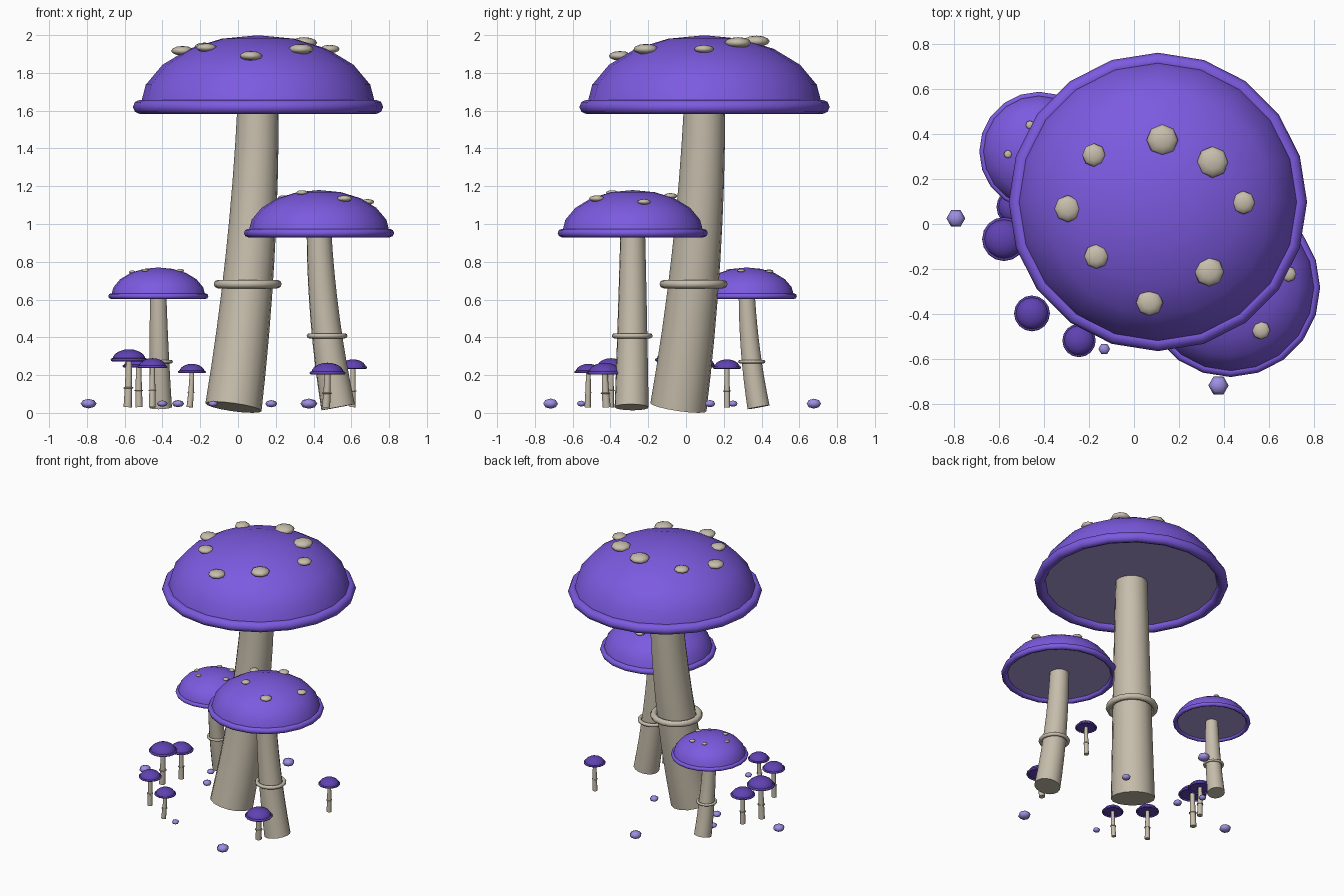
import bpy, bmesh, math
from mathutils import Vector, Matrix

if "Cube" in bpy.data.objects:
    bpy.data.objects.remove(bpy.data.objects["Cube"])


def material(name, r, g, b):
    m = bpy.data.materials.new(name)
    lin = [((c / 255 + 0.055) / 1.055) ** 2.4 for c in (r, g, b)]
    m.diffuse_color = (*lin, 1)
    m.use_nodes = True
    m.node_tree.nodes["Principled BSDF"].inputs["Base Color"].default_value = m.diffuse_color
    return m


PURPLE = material("cap purple", 124, 90, 224)
DARK = material("small cap purple", 95, 66, 178)
GILL = material("gill grey violet", 172, 157, 214)
STEM = material("stem beige", 198, 189, 171)
PEBBLE = material("pebble lavender", 158, 142, 226)


def finish(bm, name, mats, smooth=40):
    bmesh.ops.recalc_face_normals(bm, faces=bm.faces)
    me = bpy.data.meshes.new(name)
    bm.to_mesh(me)
    bm.free()
    ob = bpy.data.objects.new(name, me)
    bpy.context.collection.objects.link(ob)
    for m in mats:
        me.materials.append(m)
    bpy.ops.object.select_all(action='DESELECT')
    ob.select_set(True)
    bpy.context.view_layer.objects.active = ob
    bpy.ops.object.shade_smooth_by_angle(angle=math.radians(smooth))
    return ob


def skin(bm, rings, closed=False):
    """Bridge equal rings of vertices with quads."""
    n = len(rings[0])
    pairs = list(zip(rings, rings[1:])) + ([(rings[-1], rings[0])] if closed else [])
    for a, b in pairs:
        for i in range(n):
            j = (i + 1) % n
            bm.faces.new((a[i], a[j], b[j], b[i]))


def circle(bm, centre, r, n, rot=Matrix.Identity(3)):
    return [bm.verts.new(Vector(centre) + rot @ Vector(
        (r * math.cos(2 * math.pi * i / n), r * math.sin(2 * math.pi * i / n), 0)))
        for i in range(n)]


def torus(name, centre, major, minor, n, mat):
    bm = bmesh.new()
    x, y, z = centre
    rings = []
    for k in range(8):
        a = k * math.pi / 4
        rings.append(circle(bm, (x, y, z + minor * math.sin(a)), major + minor * math.cos(a), n))
    skin(bm, rings, True)
    return finish(bm, name, [mat], 65)


def blob(name, centre, r, flat, seg, rings, mat):
    bm = bmesh.new()
    mx = Matrix.Translation(centre) @ Matrix.Diagonal((1, 1, flat, 1))
    bmesh.ops.create_uvsphere(bm, u_segments=seg, v_segments=rings, radius=r, matrix=mx)
    return finish(bm, name, [mat], 120)


def mushroom(name, base, top, R, cap_mat, gill_mat, spots=(), seg=20, dome=1.0, rim=0.06):
    base, top = Vector((*base, 0.03)), Vector(top)
    d, rb = top - base, 0.24 * R

    def path(t):
        s = 1.7 * t - 0.7 * t * t
        return base + Vector((d.x * s, d.y * s, d.z * t))

    # bent, tapering stem
    bm = bmesh.new()
    rings = []
    for k in range(9):
        t = k / 8
        slope = 1.7 - 1.4 * t
        rot = Vector((d.x * slope, d.y * slope, d.z)).to_track_quat('Z', 'Y').to_matrix()
        rings.append(circle(bm, path(t), rb * (1 - 0.27 * t), 16, rot))
    skin(bm, rings)
    bm.faces.new(rings[0])
    bm.faces.new(rings[-1])
    finish(bm, name + "_stem", [STEM])

    # collar round the stem
    torus(name + "_stem_ring", path(0.41), rb * 1.05, rb * 0.15, 16, STEM)

    # domed cap with gill disc
    bm = bmesh.new()
    H = 0.607 * R
    rings = []
    for k in range(5):
        a = math.radians(18 * k)
        rings.append(circle(bm, top + Vector((0, 0, H * math.sin(a))),
                            R * dome * math.cos(a), seg))
    skin(bm, rings)
    tip = bm.verts.new(top + Vector((0, 0, H)))
    for i in range(seg):
        bm.faces.new((rings[-1][i], rings[-1][(i + 1) % seg], tip))
    bm.faces.new(rings[0]).material_index = 1
    finish(bm, name + "_cap", [cap_mat, gill_mat], 50)
    torus(name + "_cap_rim", top, R * (1.06 - rim), rim * R, seg, cap_mat)

    # flattened spots resting on the dome
    for x, y, r in spots:
        z = H * math.sqrt(1 - (x * x + y * y) / (R * R)) + 0.1 * r
        blob(name + "_spot", top + Vector((x, y, z)), r, 0.42, 8, 6, STEM)


# three main mushrooms; spots are offsets from the cap centre plus radius
mushroom("large", (-0.03, -0.04), (0.10, 0.098, 1.62), 0.625, PURPLE, GILL, [
    (0.02, 0.275, 0.07), (0.243, 0.177, 0.07), (0.38, -0.003, 0.052), (0.228, -0.31, 0.066),
    (-0.037, -0.447, 0.06), (-0.273, -0.242, 0.055), (-0.40, -0.03, 0.06),
    (-0.284, 0.208, 0.052)])
mushroom("medium", (0.524, -0.288), (0.423, -0.282, 0.952), 0.375, PURPLE, GILL, [
    (0.257, 0.06, 0.035), (0.01, 0.2, 0.037), (-0.185, 0.127, 0.034),
    (-0.09, -0.11, 0.031), (0.135, -0.19, 0.041)])
mushroom("short", (-0.415, 0.384), (-0.428, 0.322, 0.618), 0.25, PURPLE, GILL, [
    (-0.138, -0.012, 0.018), (-0.04, 0.118, 0.019), (0.06, 0.12, 0.021),
    (0.116, -0.03, 0.021), (-0.07, -0.09, 0.019)])

# little mushrooms: base x, base y, cap x, y, z, cap radius
for bx, by, x, y, z, R in [
        (-0.59, -0.067, -0.583, -0.067, 0.281, 0.092),
        (-0.53, 0.075, -0.532, 0.075, 0.248, 0.08),
        (-0.46, -0.40, -0.459, -0.397, 0.244, 0.075),
        (-0.262, -0.52, -0.25, -0.517, 0.217, 0.07),
        (0.46, -0.42, 0.468, -0.43, 0.211, 0.09),
        (0.60, 0.217, 0.603, 0.217, 0.24, 0.071)]:
    mushroom("little", (bx, by), (x, y, z), R, DARK, DARK, seg=16, dome=0.96, rim=0.09)

# scattered pebbles
for x, y, r in [(-0.797, 0.025, 0.042), (-0.138, -0.555, 0.026), (0.369, -0.717, 0.045),
                (-0.407, 0.249, 0.028), (-0.323, 0.085, 0.032), (0.17, 0.127, 0.032),
                (-0.06, 0.677, 0.044)]:
    ob = blob("pebble", (0, 0, 0), r, 0.6, 6, 4, PEBBLE)
    ob.location = (x, y, 0.049)
    ob.rotation_euler.z = math.radians(30)

# centre the whole group
for ob in bpy.context.collection.objects:
    ob.location.x += 0.006
